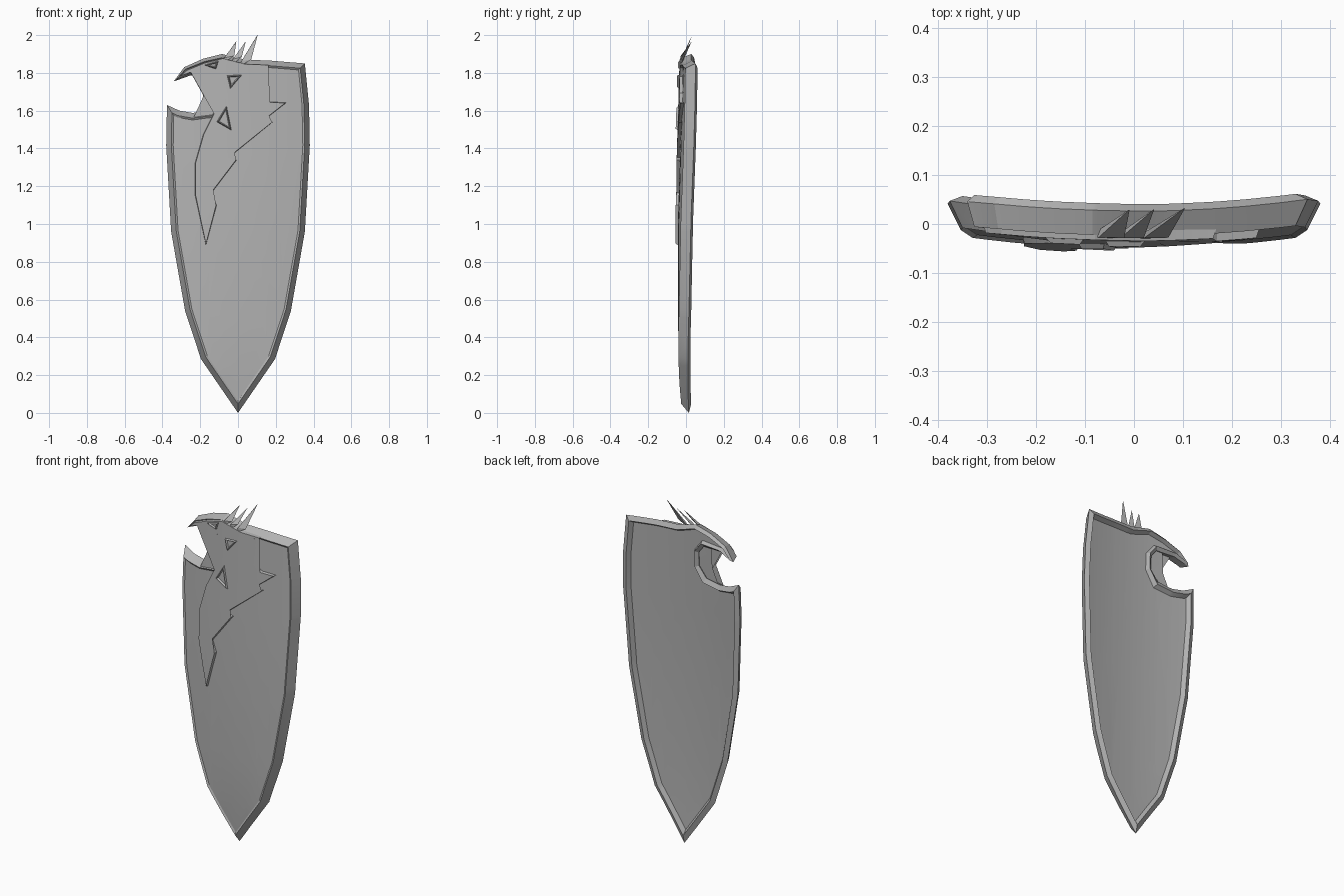
import bpy, bmesh, math
from mathutils import Vector

cube = bpy.data.objects.get("Cube")
if cube:
    bpy.data.objects.remove(cube, do_unlink=True)

steel = bpy.data.materials.new("grey_steel")
steel.use_nodes = True
COLOR = (0.45, 0.45, 0.45, 1)
steel.diffuse_color = COLOR
steel.node_tree.nodes["Principled BSDF"].inputs["Base Color"].default_value = COLOR


def bend(co):
    """Bow the flat plate: sides swept back, top leaning back, point tucked in."""
    tip = 0.03 * max(0, 1 - co.z / 0.5) ** 2
    lean = 0.03 * max(0, co.z - 1)
    co.y += 0.2 * co.x ** 2 + lean + tip * (1 if co.y < -0.02 else 0.5)


def inset(loop, dist):
    """Move a counter-clockwise outline inwards; third value scales the distance."""
    out = []
    for i, (x, z, s) in enumerate(loop):
        p = Vector((x, z))
        a = (p - Vector(loop[i - 1][:2])).normalized()
        b = (Vector(loop[(i + 1) % len(loop)][:2]) - p).normalized()
        na, nb = Vector((-a.y, a.x)), Vector((-b.y, b.x))
        m = (na + nb).normalized()
        p += m * min(dist * s / max(m.dot(na), 0.1), dist * s * 2.2)
        out.append((p.x, p.y, s))
    return out


def build(name, rings, slices=True):
    """Stitch (outline, depth) rings, cap the first and last, then bend."""
    bm = bmesh.new()
    rows = [[bm.verts.new((p[0], y, p[1])) for p in loop] for loop, y in rings]
    n = len(rows[0])
    for r, s in zip(rows, rows[1:]):
        for i in range(n):
            j = (i + 1) % n
            bm.faces.new((r[i], r[j], s[j], s[i]))
    caps = [bm.faces.new(rows[0]), bm.faces.new(rows[-1])]
    bmesh.ops.triangulate(bm, faces=caps)
    if slices:
        cuts = [((0.075 * k, 0, 0), (1, 0, 0)) for k in range(-4, 5)]
        cuts += [((0, 0, z), (0, 0, 1)) for z in (0.25, 0.5, 1.0, 1.4)]
        for co, no in cuts:
            geom = bm.verts[:] + bm.edges[:] + bm.faces[:]
            bmesh.ops.bisect_plane(bm, geom=geom, dist=1e-5, plane_co=co, plane_no=no)
    for v in bm.verts:
        bend(v.co)
    bmesh.ops.recalc_face_normals(bm, faces=bm.faces)
    mesh = bpy.data.meshes.new(name)
    bm.to_mesh(mesh)
    bm.free()
    mesh.materials.append(steel)
    ob = bpy.data.objects.new(name, mesh)
    bpy.context.collection.objects.link(ob)
    bpy.ops.object.select_all(action='DESELECT')
    ob.select_set(True)
    bpy.context.view_layer.objects.active = ob
    bpy.ops.object.shade_smooth_by_angle(angle=math.radians(20))
    return ob


# Shield outline: mirrored sides, beaked head and the round bite under it
side = [(.196, .285), (.28, .54), (.354, .96), (.38, 1.415), (.376, 1.63)]
right = [(x, z, 1) for x, z in side]
left = [(-x, z, 1) for x, z in reversed(side)]
top = [(.354, 1.85, 1), (.17, 1.865, 1), (.04, 1.87, 1)]
head = [(-.085, 1.9, .7), (-.185, 1.875, .6), (-.285, 1.83, .45), (-.34, 1.755, .3),
        (-.25, 1.787, .5), (-.135, 1.785, .7), (-.1, 1.74, .7), (-.1, 1.66, .7)]
bite = [(-.148, 1.6, 1), (-.24, 1.588, 1), (-.31, 1.6, 1)]
outline = [(0, 0, 1)] + right + top + head + bite + left

build("shield_body", [
    (inset(outline, .037), -.043),   # front panel
    (inset(outline, .027), -.05),    # front ridge
    (outline, 0),                    # outer edge
    (inset(outline, .027), .015),    # back ridge
    (inset(outline, .042), -.008),   # back panel
])

# Raised bird: head, neck, wing and ragged feathers
bird = [(-.17, .885), (-.112, 1.1), (-.138, 1.165), (-.005, 1.34), (-.045, 1.353),
        (.188, 1.543), (.07, 1.497), (.258, 1.643), (.17, 1.648), (.105, 1.695),
        (.095, 1.78), (.125, 1.825), (.17, 1.843), (.04, 1.85), (-.08, 1.88),
        (-.18, 1.855), (-.272, 1.817), (-.31, 1.78), (-.25, 1.8), (-.125, 1.803),
        (-.08, 1.75), (-.08, 1.655), (-.13, 1.585), (-.185, 1.475), (-.228, 1.325),
        (-.228, 1.15)]
bird = [(x, z, 1) for x, z in bird]
build("bird_relief", [(inset(bird, .004), -.06), (bird, -.035)])

# Raised eye and neck scales
scales = {
    "eye": [(-.185, 1.842), (-.115, 1.818), (-.1, 1.868)],
    "cheek_scale": [(-.06, 1.788), (-.042, 1.712), (.026, 1.792)],
    "neck_scale": [(-.116, 1.54), (-.032, 1.492), (-.06, 1.63)],
}
for name, pts in scales.items():
    tri = [(x, z, 1) for x, z in pts]
    build(name, [(inset(tri, .012), -.06), (inset(tri, .007), -.07), (tri, -.055)], False)

# Crest feathers: slim pyramids swept back
feathers = [((-.095, 1.84), (-.02, 1.89), (-.01, 1.965)),
            ((-.045, 1.83), (.02, 1.885), (.04, 1.965)),
            ((.0, 1.83), (.07, 1.87), (.103, 2.0))]
for k, (a, b, t) in enumerate(feathers):
    tip = [(t[0] + d, t[1], 1) for d in (-.001, .001, 0)]
    mid = ((a[0] + b[0]) / 2 - .015, (a[1] + b[1]) / 2 + .015)
    base = [(*p, 1) for p in (a, b, mid)]
    ob = build(f"crest_feather_{k + 1}", [(base, -.055), (tip, 0)], False)
